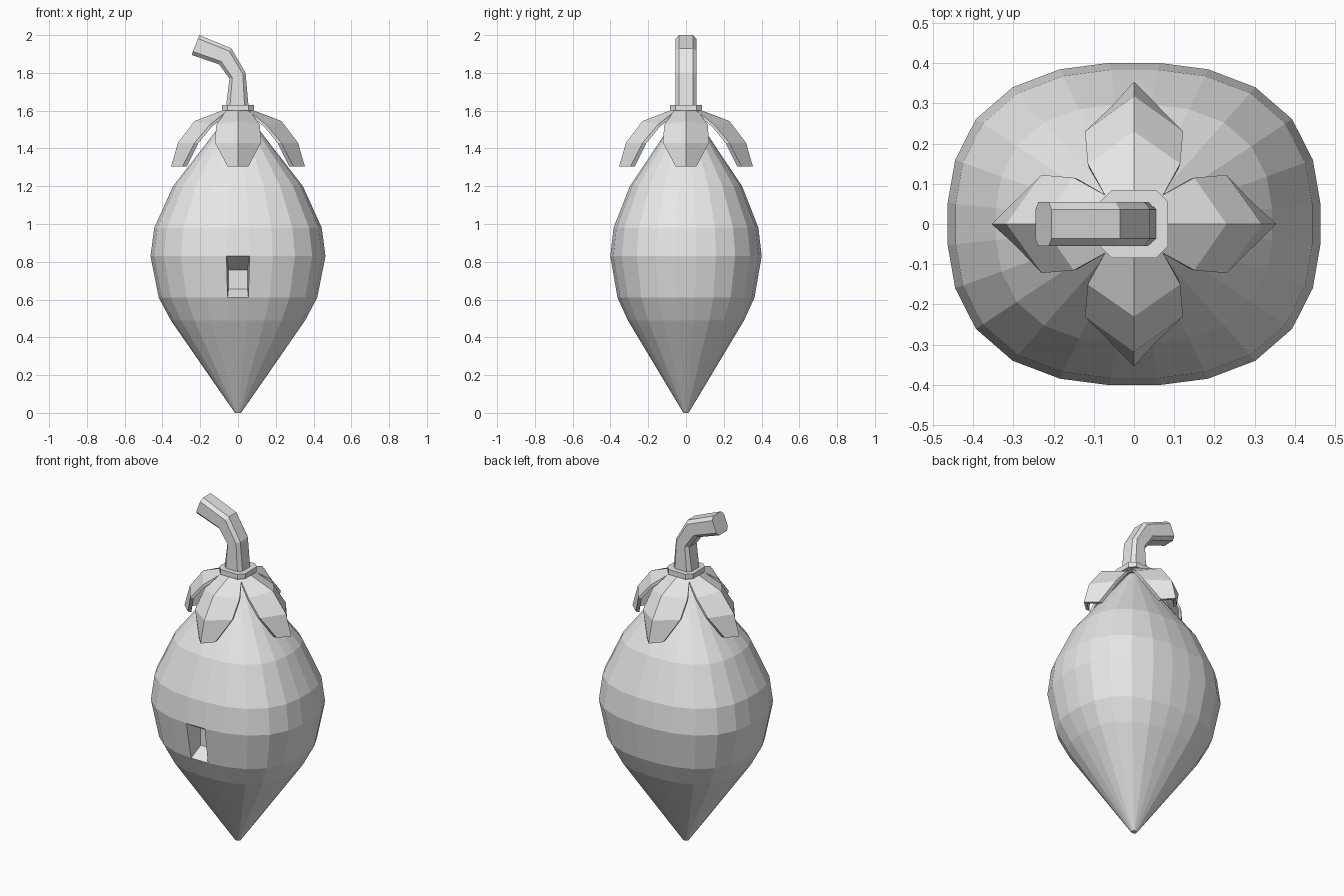
import bpy, bmesh, math
from mathutils import Matrix

if "Cube" in bpy.data.objects:
    bpy.data.objects.remove(bpy.data.objects["Cube"])

grey = bpy.data.materials.new("plain grey")
grey.diffuse_color = (0.8, 0.8, 0.8, 1)
grey.use_nodes = True
grey.node_tree.nodes["Principled BSDF"].inputs["Base Color"].default_value = grey.diffuse_color


def finish(name, bm):
    bmesh.ops.recalc_face_normals(bm, faces=bm.faces)
    me = bpy.data.meshes.new(name)
    bm.to_mesh(me)
    bm.free()
    me.materials.append(grey)
    ob = bpy.data.objects.new(name, me)
    bpy.context.collection.objects.link(ob)
    return ob


def loft(rings):
    """Skin closed rings of points and cap both ends."""
    bm = bmesh.new()
    vr = [[bm.verts.new(p) for p in r] for r in rings]
    n = len(vr[0])
    for a, b in zip(vr, vr[1:]):
        for i in range(n):
            j = (i + 1) % n
            bm.faces.new((a[i], a[j], b[j], b[i]))
    bm.faces.new(vr[0][::-1])
    bm.faces.new(vr[-1])
    return bm


# Fruit body: 24-sided, slightly squared oval rings
profile = [(0.016, 0), (0.065, 0.07), (0.357, 0.49), (0.421, 0.61), (0.465, 0.83),
           (0.445, 0.98), (0.345, 1.2), (0.127, 1.48), (0.03, 1.605)]


def oval(r, z):
    pts = []
    for i in range(24):
        t = math.radians(7.5 + 15 * i)
        k = r * (1 + 0.07 * math.sin(2 * t) ** 2)
        pts.append((k * math.cos(t), k * 0.865 * math.sin(t), z))
    return pts


bm = loft([oval(r, z) for r, z in profile])

# Tapering recess in the front face
for f in list(bm.faces):
    c = f.calc_center_median()
    if abs(c.x) < 0.01 and c.y < 0 and 0.65 < c.z < 0.8 and len(f.verts) == 4:
        new = bmesh.ops.extrude_discrete_faces(bm, faces=[f])["faces"][0]
        for v in new.verts:
            v.co = (math.copysign(0.05, v.co.x), -0.28, 0.757 if v.co.z > 0.72 else 0.657)
        break
finish("fruit_body", bm)

# Chamfered square section shared by collar and stem
SECTION = [(1, -0.65), (1, 0.65), (0.65, 1), (-0.65, 1),
           (-1, 0.65), (-1, -0.65), (-0.65, -1), (0.65, -1)]

# Collar under the stem
finish("collar", loft([[(0.085 * u, 0.085 * v, z) for u, v in SECTION]
                       for z in (1.6, 1.63)]))

# Bent stem: left and right outline points in the xz plane
stem = [((-0.065, 1.61), (0.057, 1.61)), ((-0.045, 1.77), (0.04, 1.80)),
        ((-0.10, 1.845), (-0.035, 1.93)), ((-0.245, 1.895), (-0.205, 2.0))]
rings = []
for (lx, lz), (rx, rz) in stem:
    rings.append([((lx + rx) / 2 + u * (rx - lx) / 2, 0.055 * v,
                   (lz + rz) / 2 + u * (rz - lz) / 2) for u, v in SECTION])
finish("stem", loft(rings))

# Four ridged, drooping sepals: (ridge out, ridge z, edge out, edge half width, edge z)
rows = [(0.055, 1.612, 0.05, 0.06, 1.605), (0.23, 1.545, 0.15, 0.115, 1.525),
        (0.318, 1.43, 0.23, 0.122, 1.43), (0.354, 1.305, 0.293, 0.055, 1.305)]
for q, side in enumerate(("right", "back", "left", "front")):
    bm = bmesh.new()
    vr = [[bm.verts.new(p) for p in ((eo, -w, ez), (ro, 0, rz), (eo, w, ez))]
          for ro, rz, eo, w, ez in rows]
    outer = []
    for a, b in zip(vr, vr[1:]):
        for i in (0, 1):
            outer.append(bm.faces.new((a[i], b[i], b[i + 1], a[i + 1])))
    # inner skin, set back toward the fruit
    bm.normal_update()
    inner = [[bm.verts.new((v.co.x - 0.022 * k, v.co.y * 0.97, v.co.z - 0.02 * (1 - k)))
              for v in r] for r, k in zip(vr, (0.0, 0.5, 0.9, 1.0))]
    for a, b in zip(inner, inner[1:]):
        for i in (0, 1):
            bm.faces.new((a[i], a[i + 1], b[i + 1], b[i]))
    # rim
    for i in (0, 1):
        bm.faces.new((vr[0][i], vr[0][i + 1], inner[0][i + 1], inner[0][i]))
        bm.faces.new((vr[-1][i], inner[-1][i], inner[-1][i + 1], vr[-1][i + 1]))
    for a, b, c, d in zip(vr, vr[1:], inner, inner[1:]):
        bm.faces.new((a[0], c[0], d[0], b[0]))
        bm.faces.new((a[2], b[2], d[2], c[2]))
    bmesh.ops.transform(bm, matrix=Matrix.Rotation(q * math.pi / 2, 4, "Z"), verts=bm.verts)
    finish("sepal_" + side, bm)
